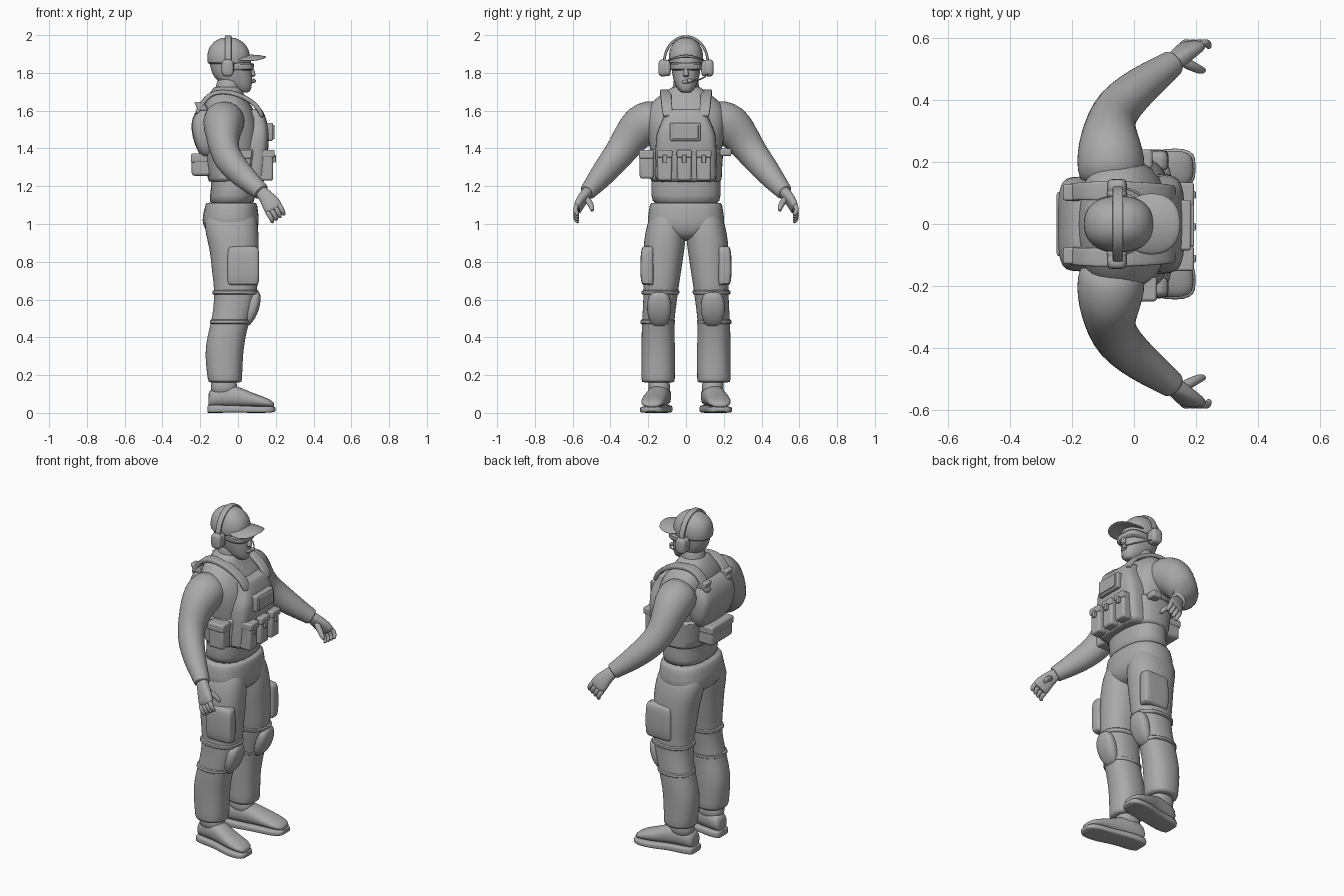
import bpy, bmesh, math
from mathutils import Vector

grey = bpy.data.materials.new("mid_grey")
grey.diffuse_color = (0.4, 0.4, 0.4, 1)
N = 20


def finish(name, bm, mirror, subdiv=0, bevel=0):
    bmesh.ops.recalc_face_normals(bm, faces=bm.faces)
    me = bpy.data.meshes.new(name)
    bm.to_mesh(me)
    bm.free()
    ob = bpy.data.objects.new(name, me)
    bpy.context.collection.objects.link(ob)
    me.materials.append(grey)
    if bevel:
        m = ob.modifiers.new("bevel", 'BEVEL')
        m.width, m.segments = bevel, 3
    if subdiv:
        ob.modifiers.new("smooth", 'SUBSURF').levels = subdiv
        ob.modifiers["smooth"].render_levels = subdiv
    if mirror:
        ob.modifiers.new("mirror", 'MIRROR').use_axis = (False, True, False)
    return ob


def skin(name, rings, mirror, subdiv=1):
    bm = bmesh.new()
    loops = [[bm.verts.new(v) for v in r] for r in rings]
    for a, b in zip(loops, loops[1:]):
        for i in range(N):
            j = (i + 1) % N
            bm.faces.new((a[i], a[j], b[j], b[i]))
    bm.faces.new(loops[0])
    bm.faces.new(loops[-1])
    return finish(name, bm, mirror, subdiv)


def oval(p):
    out = []
    for i in range(N):
        c, s = math.cos(2 * math.pi * i / N), math.sin(2 * math.pi * i / N)
        out.append((math.copysign(abs(c) ** (2 / p), c), math.copysign(abs(s) ** (2 / p), s)))
    return out


def stack(name, rows, mirror=False, p=2.3, axis='z'):
    """Rows are (z, x0, x1, y0, y1), or (x, y0, y1, z0, z1) for axis x."""
    rings = []
    for h, a0, a1, b0, b1 in rows:
        pts = [((a0 + a1) / 2 + (a1 - a0) / 2 * u, (b0 + b1) / 2 + (b1 - b0) / 2 * v) for u, v in oval(p)]
        rings.append([(a, b, h) if axis == 'z' else (h, a, b) for a, b in pts])
    return skin(name, rings, mirror)


def sym(name, rows, p=2.3):
    """Rows are (z, x0, x1, half width)."""
    return stack(name, [(z, a, b, -w, w) for z, a, b, w in rows], p=p)


def tube(name, rows, ref, mirror=False, p=2):
    """Rows are (x, y, z, radius along ref, other radius)."""
    pts = [Vector(r[:3]) for r in rows]
    rings = []
    for i, r in enumerate(rows):
        t = (pts[min(i + 1, len(pts) - 1)] - pts[max(i - 1, 0)]).normalized()
        a = Vector(ref)
        a = (a - t * a.dot(t)).normalized()
        b = t.cross(a)
        rings.append([pts[i] + a * u * r[3] + b * v * r[4] for u, v in oval(p)])
    return skin(name, rings, mirror)


def box(name, x, y, z, bevel=0.01, mirror=False, lean=0):
    bm = bmesh.new()
    bmesh.ops.create_cube(bm, size=1)
    for v in bm.verts:
        top = v.co.z * lean
        v.co = (sum(x) / 2 + v.co.x * (x[1] - x[0]) + top,
                sum(y) / 2 + v.co.y * (y[1] - y[0]), sum(z) / 2 + v.co.z * (z[1] - z[0]))
    return finish(name, bm, mirror, bevel=bevel)


# Trousers
LEG = [(.16, -.155, .02, .06, .235), (.165, -.16, .022, .058, .237), (.25, -.17, .025, .058, .236),
       (.35, -.178, .03, .056, .236), (.47, -.145, .055, .064, .236), (.56, -.13, .085, .052, .228),
       (.65, -.125, .105, .04, .226), (.75, -.14, .108, .025, .228), (.87, -.15, .112, .006, .228),
       (.95, -.175, .112, -.002, .218), (1.03, -.18, .10, 0, .2), (1.08, -.14, .08, .02, .16)]
stack("trouser_leg", LEG, True)
sym("pelvis", [(.91, -.1, .06, .06), (.95, -.165, .1, .17), (1.0, -.19, .112, .208), (1.04, -.19, .112, .204),
               (1.11, -.172, .102, .192), (1.115, -.168, .1, .19)], 2.5)
stack("cargo_pocket", [(.675, -.05, .1, .17, .222), (.68, -.055, .11, .17, .235), (.72, -.058, .113, .17, .242),
                       (.8, -.058, .113, .17, .242), (.87, -.055, .112, .17, .238), (.885, -.05, .1, .17, .225)], True, 5)

# Knee pads and straps
stack("knee_strap_upper", [(.625, -.132, .105, .04, .232), (.628, -.138, .108, .035, .237),
                           (.648, -.137, .112, .032, .237), (.651, -.13, .108, .036, .232)], True)
stack("knee_strap_lower", [(.47, -.147, .06, .06, .24), (.473, -.152, .064, .056, .244),
                           (.492, -.15, .068, .055, .242), (.495, -.145, .064, .06, .237)], True)
stack("knee_pad", [(.455, .02, .05, .12, .165), (.475, .02, .074, .094, .19), (.52, .03, .102, .08, .205),
                   (.57, .04, .118, .076, .208), (.615, .05, .122, .084, .2), (.645, .06, .115, .11, .175)], True, 2.6)

# Boots
stack("boot", [(-.157, .095, .165, .03, .1), (-.15, .08, .18, .03, .125), (-.1, .075, .195, .03, .15),
               (-.03, .085, .205, .03, .15), (.02, .095, .218, .03, .132), (.08, .105, .235, .03, .105),
               (.14, .113, .24, .03, .085), (.18, .13, .23, .03, .065), (.192, .155, .205, .03, .05)], True, axis='x')
stack("boot_sole", [(-.163, .09, .17, 0, .038), (-.155, .074, .186, 0, .042), (-.1, .068, .2, 0, .042),
                    (-.02, .082, .208, .002, .04), (.07, .1, .24, 0, .036), (.14, .108, .247, 0, .034),
                    (.185, .125, .238, .002, .034), (.2, .15, .212, .008, .032)], True, 5, 'x')
stack("boot_ankle", [(.09, -.15, .01, .08, .2), (.14, -.145, -.005, .083, .2), (.2, -.14, -.01, .09, .2)], True)

# Shirt and neck
sym("shirt_torso", [(1.09, -.16, .09, .18), (1.15, -.148, .09, .186), (1.22, -.142, .095, .186),
                    (1.32, -.155, .105, .182), (1.42, -.175, .12, .195), (1.52, -.185, .12, .215),
                    (1.6, -.185, .09, .215), (1.65, -.175, .055, .18), (1.69, -.155, .03, .125),
                    (1.72, -.13, .015, .08), (1.73, -.12, .01, .07)], 2.4)
tube("neck", [(-.06, 0, 1.65, .075, .078), (-.05, 0, 1.72, .068, .07), (-.035, 0, 1.8, .066, .066)], (1, 0, 0))
tube("shirt_sleeve", [(-.07, .12, 1.56, .09, .1), (-.073, .18, 1.55, .112, .112), (-.078, .235, 1.525, .116, .108),
                      (-.08, .285, 1.47, .1, .092), (-.076, .33, 1.405, .088, .08), (-.055, .375, 1.345, .08, .076),
                      (-.005, .425, 1.285, .072, .068), (.055, .47, 1.228, .06, .058), (.11, .51, 1.182, .048, .046),
                      (.125, .52, 1.17, .046, .044), (.127, .522, 1.168, .042, .04)], (0, 0, 1), True)

# Hands
tube("palm", [(.11, .508, 1.185, .034, .03), (.14, .533, 1.153, .036, .028), (.165, .555, 1.122, .046, .026),
              (.185, .572, 1.09, .052, .022), (.195, .578, 1.07, .046, .017)], (.75, 0, .6), True, 2.5)
for i in range(4):
    k = i / 3
    x, z = .222 - .06 * k, 1.095 - .04 * k
    tube("finger", [(x - .012, .572, z + .015, .014, .014), (x + .008, .588, z - .012, .0135, .0135),
                    (x + .018, .583, z - .034, .012, .012), (x + .021, .568, z - .05, .009, .009)], (0, 1, 0), True)
tube("thumb", [(.15, .53, 1.14, .018, .018), (.185, .512, 1.115, .017, .017), (.212, .498, 1.09, .014, .014),
               (.23, .495, 1.066, .009, .009)], (0, 1, 0), True)

# Plate carrier
sym("cummerbund", [(1.222, -.155, .11, .186), (1.226, -.16, .115, .192), (1.32, -.172, .122, .194),
                   (1.396, -.186, .132, .202), (1.4, -.18, .128, .196)], 2.6)
sym("front_plate", [(1.222, 0, .135, .155), (1.228, 0, .145, .163), (1.32, 0, .155, .163), (1.45, 0, .165, .163),
                    (1.5, 0, .165, .15), (1.56, 0, .15, .12), (1.605, 0, .13, .112), (1.61, 0, .12, .105)], 4)
sym("back_plate", [(1.35, -.19, -.1, .1), (1.37, -.205, -.1, .13), (1.42, -.23, -.1, .152), (1.5, -.25, -.1, .156),
                   (1.56, -.245, -.1, .15), (1.61, -.215, -.1, .125), (1.63, -.19, -.1, .11)], 4)
tube("shoulder_strap", [(.13, .095, 1.56, .028, .012), (.115, .1, 1.61, .028, .012), (.065, .105, 1.655, .028, .012),
                        (.0, .107, 1.688, .03, .013), (-.08, .107, 1.705, .032, .013), (-.15, .107, 1.69, .03, .013),
                        (-.19, .105, 1.64, .028, .012), (-.225, .1, 1.575, .028, .012)], (0, 1, 0), True, 5)
box("strap_buckle", (-.222, -.17), (.075, .13), (1.6, 1.645), .008, True, -.02)
box("chest_pouch", (.14, .185), (-.085, .078), (1.44, 1.535), .008)
box("chest_patch", (.18, .194), (-.072, .065), (1.45, 1.525), .004)
for y in (-.112, -.009, .094):
    box("magazine_pouch", (.11, .186), (y - .038, y + .038), (1.23, 1.372), .012)
    box("pouch_flap", (.115, .194), (y - .04, y + .04), (1.352, 1.392), .008)
    box("pouch_tab", (.17, .2), (y - .012, y + .012), (1.325, 1.365), .004)
box("radio_pouch", (-.03, .07), (-.245, -.17), (1.24, 1.38), .014)
box("radio_flap", (-.034, .074), (-.25, -.17), (1.345, 1.392), .01)
box("side_clip", (.0, .06), (.18, .24), (1.36, 1.4), .01)
box("rear_pouch", (-.245, -.14), (-.1, .1), (1.255, 1.36), .016)
box("rear_pouch_flap", (-.25, -.14), (-.104, .104), (1.325, 1.372), .01)

# Head
sym("head", [(1.695, .0, .055, .024), (1.705, -.03, .068, .036), (1.73, -.07, .074, .055), (1.765, -.12, .076, .067),
             (1.8, -.14, .074, .075), (1.84, -.15, .07, .08), (1.88, -.155, .07, .083), (1.91, -.14, .05, .07)])
sym("nose", [(1.778, .05, .083, .012), (1.785, .05, .094, .018), (1.8, .05, .092, .013), (1.84, .05, .078, .008)])
sym("lips", [(1.742, .05, .077, .016), (1.75, .05, .083, .024), (1.757, .05, .083, .022), (1.763, .05, .076, .014)])
sym("glasses", [(1.812, -.07, .076, .076), (1.817, -.07, .084, .083), (1.85, -.07, .086, .086), (1.855, -.07, .08, .08)], 3)

# Cap
sym("cap_dome", [(1.845, -.155, .06, .082), (1.85, -.163, .066, .09), (1.885, -.165, .066, .094),
                 (1.92, -.16, .06, .088), (1.95, -.145, .042, .075), (1.975, -.115, .012, .05),
                 (1.988, -.08, -.02, .022)])
brim = sym("cap_brim", [(1.897, .04, .06, .01), (1.896, .0, .1, .055), (1.89, -.035, .147, .098),
                        (1.884, -.037, .152, .101), (1.879, -.035, .147, .098), (1.884, .0, .1, .055), (1.885, .04, .06, .01)])
for v in brim.data.vertices:
    v.co.z -= 2 * v.co.y ** 2

# Headset
tube("headset_band", [(-.052, .116 * math.cos(a), 1.855 + .138 * math.sin(a), .017, .007)
                      for a in (math.pi * i / 16 for i in range(17))], (1, 0, 0), p=4)
tube("ear_cup", [(-.055, .078, 1.826, .03, .04), (-.055, .098, 1.826, .036, .046), (-.055, .106, 1.826, .03, .04),
                 (-.055, .112, 1.826, .034, .047), (-.055, .138, 1.826, .032, .045), (-.055, .146, 1.826, .024, .035)],
     (1, 0, 0), True, 3.2)
tube("microphone_boom", [(-.04, .12, 1.8, .004, .004), (.02, .1, 1.775, .004, .004), (.07, .06, 1.76, .004, .004),
                         (.085, .025, 1.758, .004, .004)], (0, 0, 1))
tube("microphone", [(.08, .032, 1.758, .008, .008), (.082, .026, 1.758, .012, .012), (.084, .012, 1.758, .012, .012),
                    (.084, .006, 1.758, .008, .008)], (0, 0, 1))

bpy.ops.object.select_all(action='SELECT')
bpy.context.view_layer.objects.active = brim
bpy.ops.object.shade_smooth_by_angle(angle=math.radians(50))
